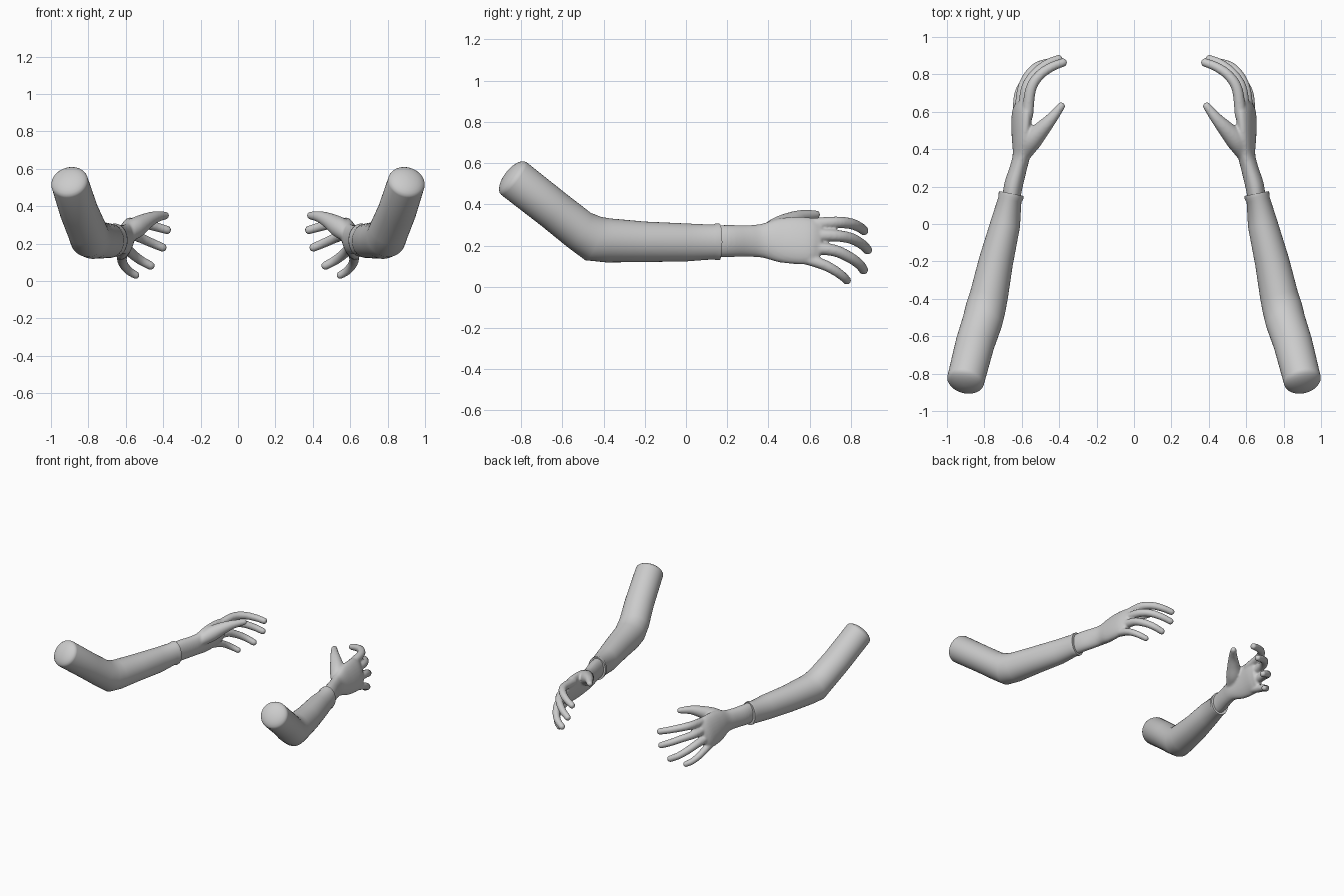
import bpy, bmesh, math
from mathutils import Vector

cube = bpy.data.objects.get("Cube")
if cube:
    bpy.data.objects.remove(cube, do_unlink=True)

grey = bpy.data.materials.new("soft grey")
grey.use_nodes = True
colour = (0.6, 0.6, 0.6, 1)
grey.diffuse_color = colour
grey.node_tree.nodes["Principled BSDF"].inputs["Base Color"].default_value = colour


def spline(rows, steps):
    """Catmull-Rom interpolation of whole section rows."""
    if steps == 1:
        return [Vector(r) for r in rows]
    p = [Vector(r) for r in rows]
    p = [p[0] * 2 - p[1]] + p + [p[-1] * 2 - p[-2]]
    out = []
    for i in range(1, len(p) - 2):
        a, b, c, d = p[i - 1:i + 3]
        for s in range(steps):
            t = s / steps
            out.append((b * 2 + (c - a) * t + (a * 2 - b * 5 + c * 4 - d) * t * t
                        + (b * 3 - a - c * 3 + d) * t ** 3) * 0.5)
    return out + [p[-2]]


def loft(bm, rows, steps=1, sides=28, start=0.0, end=0.0):
    """Sweep ellipses; each row is x, y, z, half width, half height, tilt.
    start and end give the depth of the domed ends as a share of the radius."""
    rows = spline(rows, steps)
    mid = [Vector(r[:3]) for r in rows]
    frames = []
    for i, r in enumerate(rows):
        t = (mid[min(i + 1, len(mid) - 1)] - mid[max(i - 1, 0)]).normalized()
        frames.append((mid[i], t, r[3], r[4], r[5]))

    def dome(frame, depth):
        c, t, a, b, tilt = frame
        out = []
        for k in range(1, 7):
            q = k * math.pi / 2 / 6.3
            out.append((c + t * depth * b * math.sin(q), t,
                        a * math.cos(q), b * math.cos(q), tilt))
        return out

    if start:
        frames = dome(frames[0], -start)[::-1] + frames
    if end:
        frames = frames + dome(frames[-1], end)
    rings = []
    for c, t, a, b, tilt in frames:
        side = t.cross(Vector((0, 0, 1))).normalized()
        up = side.cross(t)
        u = up * math.cos(tilt) - side * math.sin(tilt)
        s = side * math.cos(tilt) + up * math.sin(tilt)
        angles = [2 * math.pi * k / sides for k in range(sides)]
        rings.append([bm.verts.new(c + s * a * math.cos(q) + u * b * math.sin(q))
                      for q in angles])
    for r0, r1 in zip(rings, rings[1:]):
        for k in range(sides):
            n = (k + 1) % sides
            bm.faces.new((r0[k], r0[n], r1[n], r1[k]))
    bm.faces.new(rings[0][::-1])
    bm.faces.new(rings[-1])


def make(name, bm):
    bmesh.ops.recalc_face_normals(bm, faces=bm.faces)
    mesh = bpy.data.meshes.new(name)
    bm.to_mesh(mesh)
    bm.free()
    mesh.materials.append(grey)
    ob = bpy.data.objects.new(name, mesh)
    bpy.context.collection.objects.link(ob)
    bpy.ops.object.select_all(action='DESELECT')
    ob.select_set(True)
    bpy.context.view_layer.objects.active = ob
    bpy.ops.object.shade_smooth_by_angle(angle=math.radians(50))
    return ob


# Sleeves: domed shoulder end, bent elbow, slightly flared cuff
bm = bmesh.new()
loft(bm, [
    (.90, -.835, .525, .100, .100, 0),
    (.85, -.64, .372, .104, .098, 0),
    (.81, -.52, .277, .107, .100, 0),
    (.793, -.45, .234, .107, .112, 0),
    (.775, -.38, .225, .102, .107, 0),
    (.738, -.2, .218, .092, .098, 0),
    (.688, 0, .215, .080, .092, 0),
    (.664, .13, .217, .063, .084, 0),
    (.658, .148, .218, .068, .089, 0),
    (.655, .163, .218, .066, .088, 0)], sides=40, start=.45)
sleeves = make("sleeves", bm)

# Hands: wrist and palm
bm = bmesh.new()
loft(bm, [
    (.66, .10, .220, .046, .076, 0),
    (.646, .20, .222, .050, .078, 0),
    (.618, .30, .222, .046, .077, 0),
    (.602, .37, .223, .046, .083, .1),
    (.602, .45, .225, .047, .108, .2),
    (.602, .53, .225, .047, .118, .25),
    (.598, .60, .222, .045, .117, .27),
    (.592, .645, .217, .034, .102, .27)], steps=4, end=.15)

# Thumb, with a full base merging into the palm
thumb = [(.59, .38, .25, .045), (.545, .45, .285, .055), (.49, .51, .32, .043),
         (.44, .565, .342, .031), (.388, .632, .35, .021)]
loft(bm, [(x, y, z, r, r, 0) for x, y, z, r in thumb], steps=5, start=.8, end=.9)

# Four fingers curling inward
fingers = {
    "index": [(.57, .58, .30), (.552, .72, .312), (.505, .795, .307),
              (.44, .84, .29), (.378, .864, .272)],
    "middle": [(.59, .58, .25), (.577, .72, .248), (.532, .80, .235),
               (.465, .855, .205), (.402, .882, .178)],
    "ring": [(.61, .57, .19), (.598, .71, .178), (.566, .79, .145),
             (.52, .84, .11), (.466, .862, .081)],
    "little": [(.62, .55, .145), (.62, .66, .11), (.607, .72, .08),
               (.58, .76, .051), (.545, .782, .030)],
}
for name, path in fingers.items():
    scale = .9 if name == "little" else 1
    radii = [scale * (.031 - .002 * i) for i in range(5)]
    loft(bm, [(*p, r, r, 0) for p, r in zip(path, radii)],
         steps=5, sides=20, start=.9, end=.9)
hands = make("hands", bm)

# Fuse the hand into one soft skin
fuse = hands.modifiers.new("fuse", 'REMESH')
fuse.mode = 'VOXEL'
fuse.voxel_size = .007
fuse.use_smooth_shade = True
soften = hands.modifiers.new("soften", 'SMOOTH')
soften.factor = .5
soften.iterations = 6

# Mirror both parts to the other arm
for ob in (sleeves, hands):
    ob.modifiers.new("mirror", 'MIRROR').use_axis[0] = True
